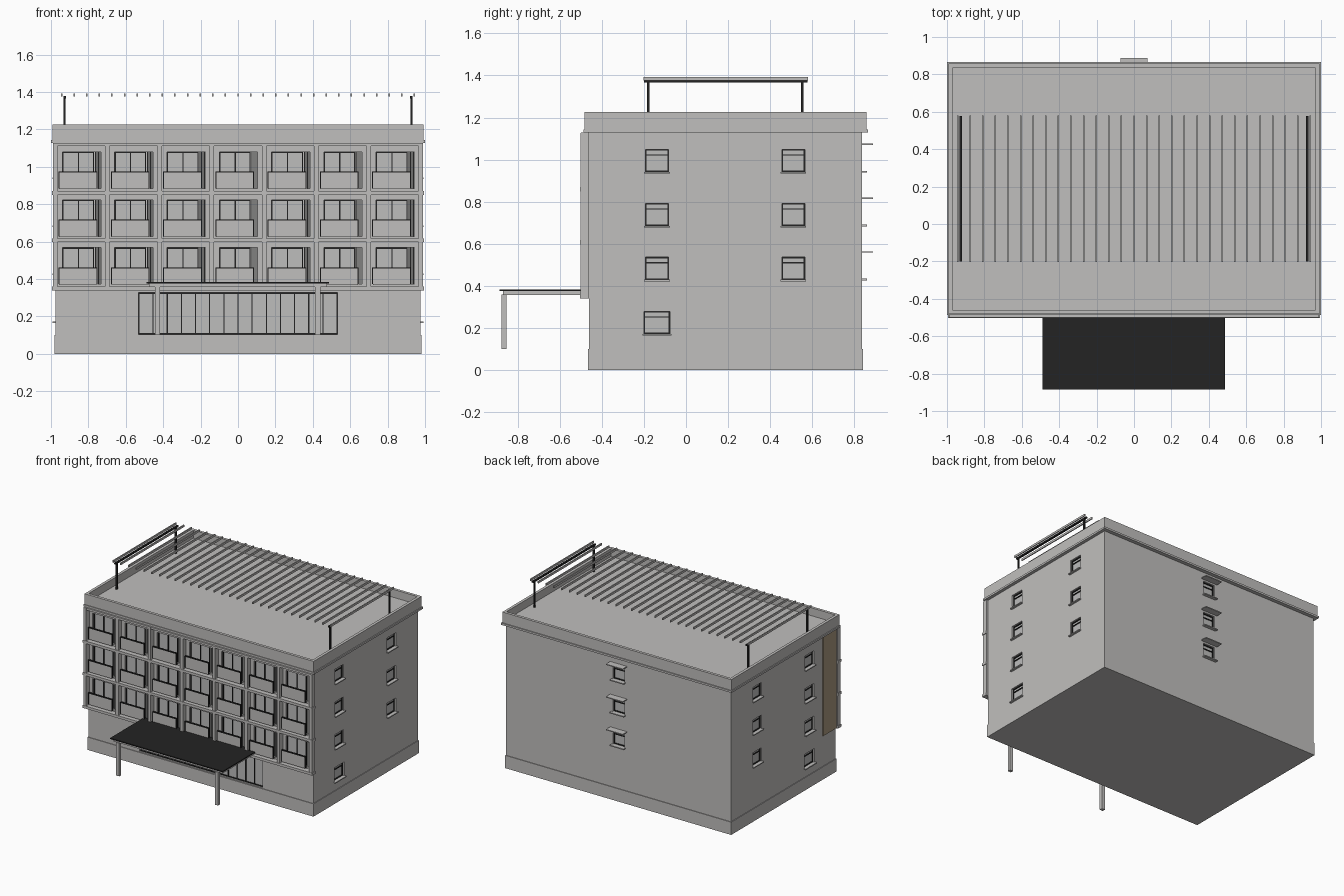
import bpy, bmesh
from mathutils import Matrix, Vector

old = bpy.data.objects.get("Cube")
if old:
    bpy.data.objects.remove(old, do_unlink=True)


def material(name, rgb):
    m = bpy.data.materials.new(name)
    m.use_nodes = True
    m.diffuse_color = (*rgb, 1)
    m.node_tree.nodes["Principled BSDF"].inputs["Base Color"].default_value = (*rgb, 1)
    return m


WALL = material("pale concrete", (0.53, 0.52, 0.51))
GLASS = material("pale glass", (0.51, 0.51, 0.505))
BLACK = material("black metal", (0.017, 0.017, 0.017))
SHUTTER = material("grey shutter", (0.22, 0.22, 0.215))
BROWN = material("brown panel", (0.4, 0.32, 0.21))


def boxes(name, mat, parts):
    """One object from axis-aligned boxes (x0, x1, y0, y1, z0, z1)."""
    bm = bmesh.new()
    for x0, x1, y0, y1, z0, z1 in parts:
        lo, hi = Vector((x0, y0, z0)), Vector((x1, y1, z1))
        bmesh.ops.create_cube(bm, size=1, matrix=Matrix.Translation((lo + hi) / 2)
                              @ Matrix.Diagonal((*(hi - lo), 1)))
    me = bpy.data.meshes.new(name)
    bm.to_mesh(me)
    bm.free()
    me.materials.append(mat)
    ob = bpy.data.objects.new(name, me)
    bpy.context.collection.objects.link(ob)
    return ob


def ring(x, y0, y1, z0, z1, t):
    """Four walls around a rectangle."""
    return [(-x, x, y0, y0 + t, z0, z1), (-x, x, y1 - t, y1, z0, z1),
            (-x, t - x, y0 + t, y1 - t, z0, z1), (x - t, x, y0 + t, y1 - t, z0, z1)]


BODY_X, FRONT, BACK = 0.975, -0.46, 0.835
STOREY = 0.256
DEEP = 0.022
cuts, glass, frames, sills, hoods = [], [], [], [], []

# side windows: (centre y, half width, bottom, top)
side = [(y, 0.055, 0.43 + STOREY * i, 0.537 + STOREY * i) for y in (-0.138, 0.51) for i in range(3)]
side.append((-0.138, 0.062, 0.172, 0.28))
for s in (-1, 1):
    def across(a, b):
        return tuple(sorted((s * a, s * b)))
    inner = BODY_X - DEEP
    for y, w, z0, z1 in side:
        cuts.append((*across(inner, 1.1), y - w, y + w, z0, z1))
        glass.append((*across(inner - 0.004, inner + 0.003), y - w, y + w, z0, z1))
        bar = across(inner, inner + 0.01)
        mid = z1 - 0.03
        for a, b in ((z0, z0 + 0.006), (mid, mid + 0.006), (z1 - 0.006, z1)):
            frames.append((*bar, y - w, y + w, a, b))
        for a in (y - w, y + w - 0.006):
            frames.append((*bar, a, a + 0.006, z0, z1))
        sills.append((*across(inner, BODY_X + 0.016), y - w - 0.006, y + w + 0.006, z0 - 0.008, z0))

# back windows with hoods
for i in range(3):
    z0, z1, w = 0.435 + STOREY * i, 0.545 + STOREY * i, 0.05
    inner = BACK - DEEP
    cuts.append((-w, w, inner, 1, z0, z1))
    glass.append((-w, w, inner - 0.004, inner + 0.003, z0, z1))
    for a in (z0, z1 - 0.036, z1 - 0.006):
        frames.append((-w, w, inner, inner + 0.01, a, a + 0.006))
    for a in (-w, w - 0.006):
        frames.append((a, a + 0.006, inner, inner + 0.01, z0, z1))
    sills.append((-w - 0.01, w + 0.01, inner, 0.86, z0 - 0.008, z0))
    hoods.append((-0.073, 0.073, BACK - 0.01, 0.888, z1 + 0.013, z1 + 0.02))

# entrance glazing
E, EZ0, EZ1 = 0.533, 0.105, 0.327
inner = FRONT + DEEP
cuts.append((-E, E, -1, inner, EZ0, EZ1))
glass.append((-E, E, inner - 0.003, inner + 0.004, EZ0, EZ1))
for i in range(15):
    x = -E + 0.003 + i * (2 * E - 0.006) / 14
    frames.append((x - 0.003, x + 0.003, inner - 0.01, inner, EZ0, EZ1))
for z in (EZ0, EZ1 - 0.006):
    frames.append((-E, E, inner - 0.01, inner, z, z + 0.006))

# facade bays: windows, shutters and balconies
PITCH = 0.2795
parapets, rails, shutters = [], [], []
for col in range(7):
    for row in range(3):
        c, z0 = (col - 3) * PITCH, 0.373 + row * STOREY
        top = z0 + 0.195
        wx0, wx1 = c - 0.1, c + 0.068
        cuts.append((wx0, c + 0.105, -1, inner, z0, top))
        glass.append((wx0, wx1, inner - 0.003, inner + 0.004, z0, top))
        for x in (wx0, c - 0.018, wx1 - 0.006):
            frames.append((x, x + 0.006, inner - 0.01, inner, z0, top))
        frames.append((wx0, wx1, inner - 0.01, inner, top - 0.006, top))
        for k in range(4):
            x = c + 0.073 + k * 0.008
            shutters.append((x, x + 0.006, inner - 0.012, inner + 0.003, z0, top))
        bx0, bx1 = c - 0.118, c + 0.083
        parapets.append((bx0, bx1, -0.485, -0.477, z0, z0 + 0.084))
        parapets.append((bx0, bx1, -0.485, FRONT, z0 - 0.004, z0 + 0.004))
        rails.append((bx0, bx1, -0.488, -0.474, z0 + 0.084, z0 + 0.09))
        for x in (bx0 - 0.003, bx1 - 0.002):
            rails.append((x, x + 0.005, -0.488, -0.474, z0, z0 + 0.09))

# main block with recesses cut in
body = boxes("building_body", WALL, [(-BODY_X, BODY_X, FRONT, BACK, 0.05, 1.135)])
cutter = boxes("opening_cutter", WALL, cuts)
cutter.hide_render = True
mod = body.modifiers.new("openings", "BOOLEAN")
mod.operation, mod.solver, mod.object = "DIFFERENCE", "EXACT", cutter
graph = bpy.context.evaluated_depsgraph_get()
cut_mesh = bpy.data.meshes.new_from_object(body.evaluated_get(graph))
body.modifiers.clear()
body.data = cut_mesh
bpy.data.objects.remove(cutter, do_unlink=True)

boxes("plinth", WALL, [(-0.98, 0.98, -0.465, 0.84, 0, 0.1)])
boxes("window_glass", GLASS, glass)
boxes("window_frames", BLACK, frames)
boxes("window_sills", WALL, sills)
boxes("window_hoods", WALL, hoods)
boxes("balcony_fronts", WALL, parapets)
boxes("balcony_rails", BLACK, rails)
boxes("window_shutters", SHUTTER, shutters)

# projecting concrete grid
piers = [(x - 0.012, x + 0.012, -0.5, FRONT, 0.34, 1.127)
         for x in ((i - 3.5) * PITCH for i in range(8))]
bands = [(-0.995, 0.995, -0.503, FRONT, z, z + 0.02) for z in (0.34, 0.598, 0.85)]
bands.append((-0.99, 0.99, -0.499, FRONT, 1.112, 1.128))
boxes("facade_piers", WALL, piers)
boxes("facade_bands", WALL, bands)
boxes("side_panel", BROWN, [(-0.981, -0.974, FRONT, -0.3, 0.34, 1.122)])

# roof and parapet
boxes("cornice", WALL, [(-1, 1, -0.487, 0.865, 1.128, 1.143)])
boxes("roof_deck", WALL, [(-0.98, 0.98, -0.47, 0.85, 1.14, 1.165)])
boxes("roof_parapet", WALL, ring(0.993, -0.482, 0.857, 1.143, 1.227, 0.022))

# roof pergola
posts, beams = [], []
for x in (-0.927, 0.927):
    for y in (-0.18, 0.553):
        posts.append((x - 0.006, x + 0.006, y - 0.006, y + 0.006, 1.16, 1.37))
    beams.append((x - 0.007, x + 0.007, -0.2, 0.577, 1.366, 1.378))
boxes("pergola_posts", BLACK, posts)
boxes("pergola_beams", BLACK, beams)
boxes("pergola_slats", WALL, [(x - 0.004, x + 0.004, -0.203, 0.58, 1.377, 1.393)
                              for x in ((i - 14) * 0.0674 for i in range(29))])

# entrance canopy
boxes("canopy_slab", WALL, [(-0.475, 0.475, -0.87, FRONT, 0.358, 0.376)])
boxes("canopy_top", BLACK, [(-0.49, 0.487, -0.885, FRONT, 0.376, 0.384)])
boxes("canopy_posts", WALL, [(x - 0.014, x + 0.014, -0.877, -0.853, 0.1, 0.36)
                             for x in (-0.43, 0.427)])
